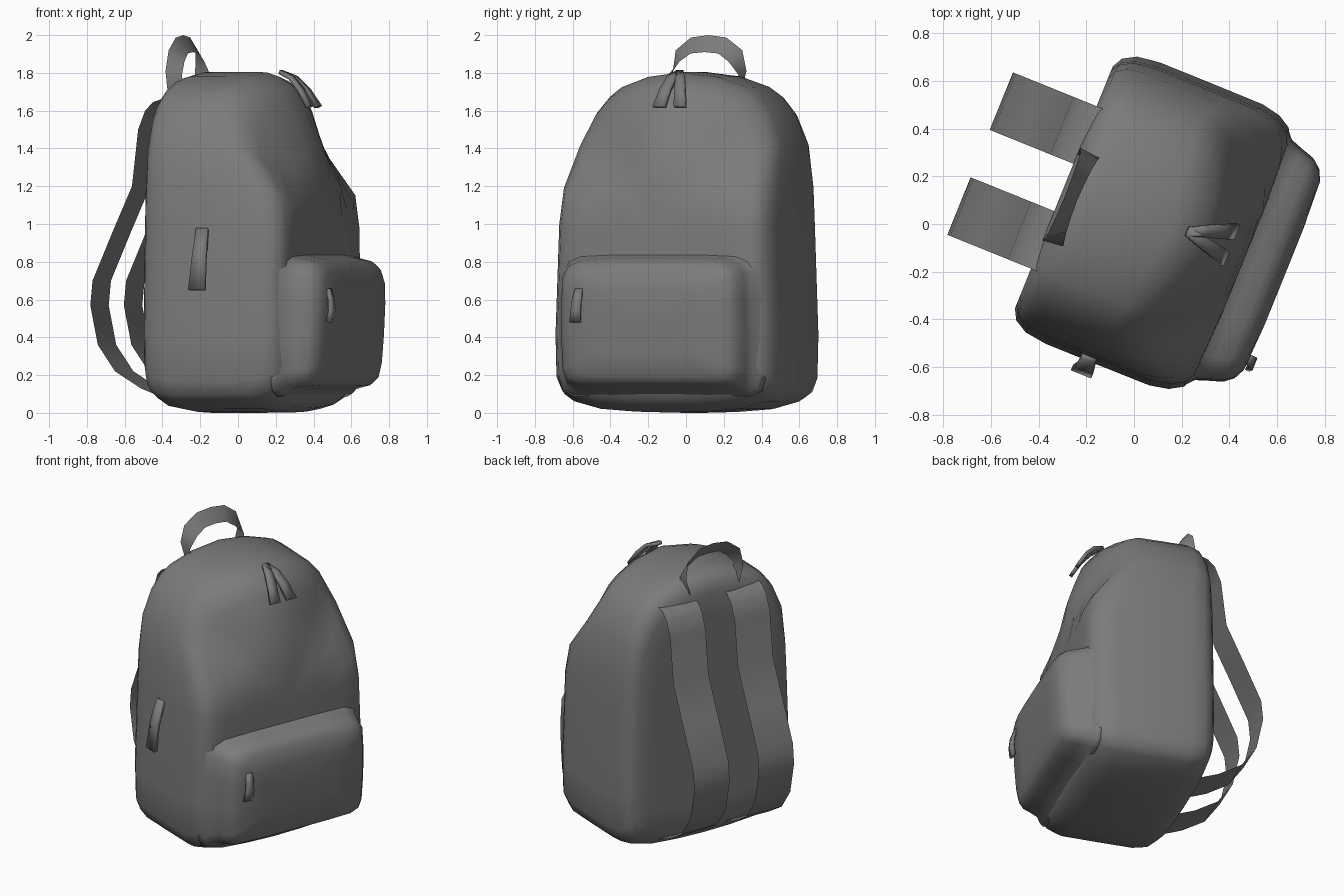
import bpy, bmesh, math
from mathutils import Vector, Matrix

if "Cube" in bpy.data.objects:
    bpy.data.objects.remove(bpy.data.objects["Cube"])

# Local frame: x = depth (bag front is +x), y = width, then the whole bag is turned
TURN = Matrix.Rotation(math.radians(-22), 4, 'Z')
MID = 0.032  # centre of the bag across its width
FABRIC = bpy.data.materials.new("dark_fabric")
FABRIC.diffuse_color = (0.2, 0.2, 0.2, 1)
FABRIC.use_nodes = True
FABRIC.node_tree.nodes["Principled BSDF"].inputs["Base Color"].default_value = FABRIC.diffuse_color


def interp(pts, z):
    for (z0, a), (z1, b) in zip(pts, pts[1:]):
        if z <= z1:
            return a + (b - a) * max(0, (z - z0) / (z1 - z0))
    return pts[-1][1]


def finish(name, bm, angle=None, thick=0):
    bmesh.ops.recalc_face_normals(bm, faces=bm.faces[:])
    me = bpy.data.meshes.new(name)
    bm.to_mesh(me)
    bm.free()
    me.transform(TURN)
    me.materials.append(FABRIC)
    ob = bpy.data.objects.new(name, me)
    bpy.context.collection.objects.link(ob)
    if thick:
        m = ob.modifiers.new("thickness", 'SOLIDIFY')
        m.thickness, m.offset = thick, 0
    bpy.ops.object.select_all(action='DESELECT')
    ob.select_set(True)
    bpy.context.view_layer.objects.active = ob
    if angle:
        bpy.ops.object.shade_smooth_by_angle(angle=math.radians(angle))
    else:
        bpy.ops.object.shade_smooth()
    return ob


def shell(name, half, zc, rings, depth):
    """Loft scaled copies of a mirrored (width, z) outline through the depth."""
    outline = half + [(-y, z) for y, z in half[-2:0:-1]]
    bm = bmesh.new()
    loops = []
    for t, s in rings:
        loop = []
        for y, z in outline:
            yy, zz = y * s, zc + (z - zc) * s
            loop.append(bm.verts.new((depth(t, yy, zz), MID + yy, zz)))
        loops.append(loop)
    n = len(outline)
    for a, b in zip(loops, loops[1:]):
        for i in range(n):
            bm.faces.new((a[i], a[(i + 1) % n], b[(i + 1) % n], b[i]))
    bm.faces.new(loops[0])
    bm.faces.new(loops[-1])
    return finish(name, bm)


def strip(name, path, side, thick=0):
    """Ribbon along path; side is one half-width vector or one per point."""
    bm = bmesh.new()
    prev = None
    for i, p in enumerate(path):
        w = Vector(side[i] if isinstance(side, list) else side)
        cur = [bm.verts.new(Vector(p) - w), bm.verts.new(Vector(p) + w)]
        if prev:
            bm.faces.new((prev[0], prev[1], cur[1], cur[0]))
        prev = cur
    return finish(name, bm, 60, thick)


# Main body: arched outline, front bulging in the middle and sloping back above the pocket
FRONT = [(0, .45), (.2, .475), (1.15, .47), (1.4, .435), (1.6, .375), (1.72, .325), (1.8, .27)]


def body_depth(t, y, z):
    dent = min(.17, .16 * (abs(y) / .45) ** 1.5) * min(1, max(0, (z - 1.12) / .3))
    return -.33 + t * (interp(FRONT, z) - dent + .33)


body = [(0, 1.805), (.2, 1.78), (.36, 1.725), (.43, 1.675), (.5, 1.59), (.57, 1.43), (.605, 1.2),
        (.615, 1.0), (.622, .8), (.636, .4), (.63, .17), (.6, .095), (.55, .06), (.4, .02), (.2, .005), (0, 0)]
shell("main_body", body, .9,
      [(0, .05), (0, .4), (0, .7), (0, .86), (.03, .93), (.1, .98), (.22, 1), (.5, 1.0),
       (.8, .998), (.9, .972), (.97, .92), (1, .84), (1.005, .7), (1.01, .55), (1.015, .4), (1.015, .2), (1.015, .03)],
      body_depth)

# Front pocket: rounded box with a soft flare where it meets the body
pocket = [(0, .825), (.25, .825), (.42, .815), (.485, .785), (.515, .73), (.52, .6),
          (.525, .4), (.52, .22), (.50, .16), (.44, .135), (.25, .13), (0, .13)]
PFRONT = [(.13, .62), (.3, .64), (.65, .66), (.82, .64)]
shell("front_pocket", pocket, .47,
      [(0, .9), (.2, 1.14), (.32, 1.1), (.42, 1.035), (.6, 1.0), (.8, .965), (.92, .91), (1, .82), (1.02, .5), (1.02, .05)],
      lambda t, y, z: .36 + t * (interp(PFRONT, z) - .36))

# Shoulder straps: thin ribbons hanging off the back
strap = [(-.29, 1.665), (-.35, 1.645), (-.395, 1.6), (-.435, 1.5), (-.47, 1.2), (-.58, .96), (-.695, .7),
         (-.708, .57), (-.665, .36), (-.567, .22), (-.42, .13), (-.24, .06)]
for label, sgn in (("left", 1), ("right", -1)):
    strip(label + "_shoulder_strap", [(x, MID + sgn * .237, z) for x, z in strap], (0, .13, 0))

# Carry handle: arched ribbon, tilted at its top
arch = [(-.18, 1.7), (-.205, 1.8), (-.165, 1.89), (-.09, 1.945), (0, 1.955)]
arch += [(-y, z) for y, z in arch[-2::-1]]
tilt = [(.045, 0, 0), (.045, .005, -.01), (.035, .025, -.03), (.03, .012, -.042), (.027, 0, -.045)]
tilt += [(x, -y, z) for x, y, z in tilt[-2::-1]]
strip("carry_handle", [(-.285, MID + y - .03, z) for y, z in arch], tilt)

# Zip pulls: two at the top, one on the pocket, one tab on the side
for label, v in (("left", .01), ("right", .13)):
    strip("top_zip_pull_" + label,
          [(.22, .055, 1.805), (.29, .055 * .6 + v * .4, 1.775), (.35, .055 * .3 + v * .7, 1.71), (.405, v, 1.62)],
          [(0, .02, 0), (0, .026, 0), (0, .03, 0), (0, .034, 0)], .022)
strip("pocket_zip_pull", [(.655, -.345, .655), (.675, -.35, .6), (.68, -.355, .54), (.67, -.362, .48)],
      [(0, .02, 0), (0, .024, 0), (0, .027, 0), (0, .03, 0)], .02)
strip("side_tab", [(.035, -.59, .975), (.035, -.635, .82), (.03, -.655, .65)],
      [(.032, 0, 0), (.038, 0, 0), (.046, 0, 0)], .025)
